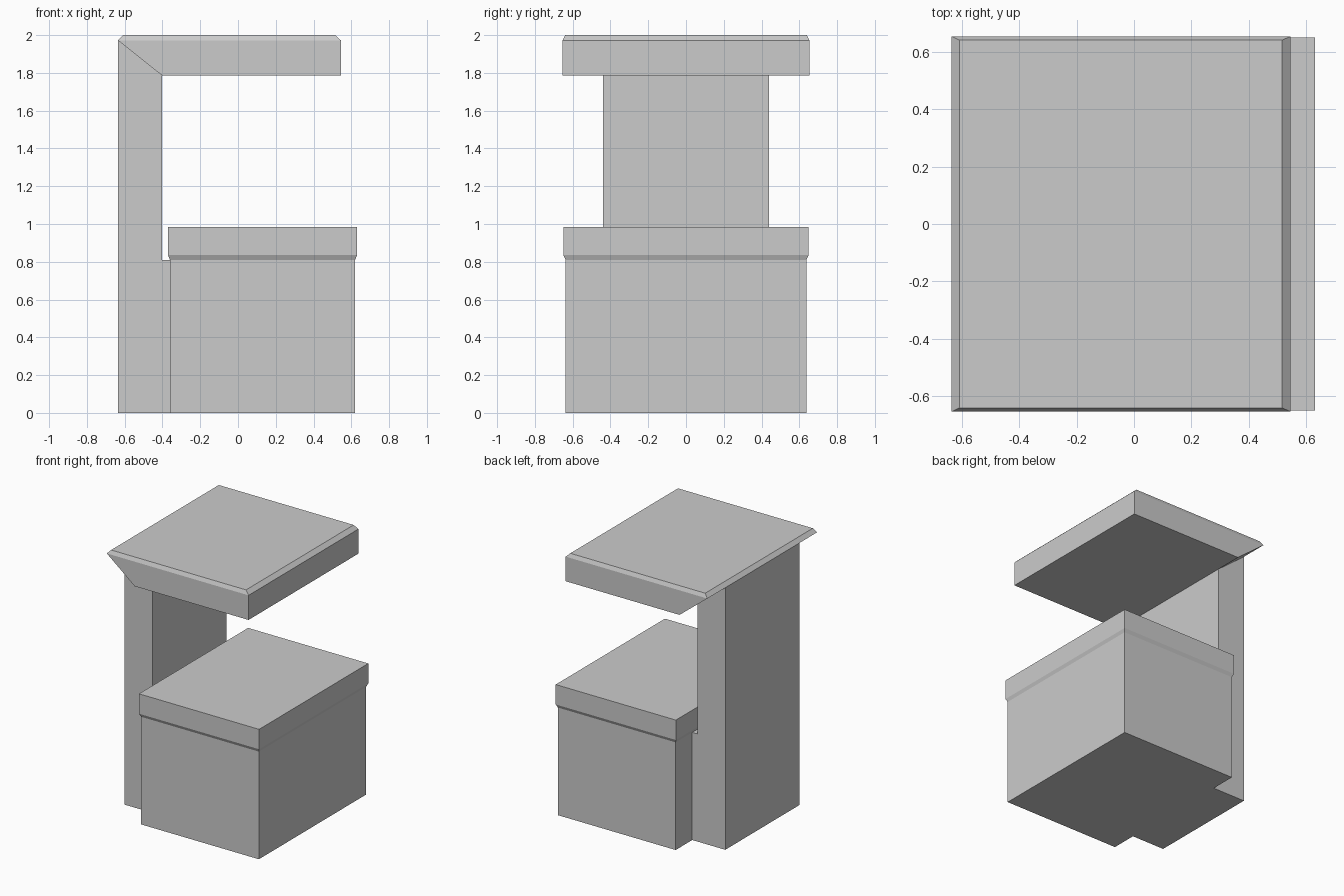
import bpy
import bmesh

cube = bpy.data.objects.get("Cube")
if cube:
    bpy.data.objects.remove(cube, do_unlink=True)

grey = bpy.data.materials.new("plain grey")
grey.use_nodes = True
COLOUR = (0.6, 0.6, 0.6, 1)
grey.diffuse_color = COLOUR
grey.node_tree.nodes["Principled BSDF"].inputs["Base Color"].default_value = COLOUR


def finish(name, bm):
    bmesh.ops.recalc_face_normals(bm, faces=bm.faces)
    mesh = bpy.data.meshes.new(name)
    bm.to_mesh(mesh)
    bm.free()
    mesh.materials.append(grey)
    obj = bpy.data.objects.new(name, mesh)
    bpy.context.collection.objects.link(obj)
    return obj


def extrude_side(name, profile, half_depth):
    """Extrude an (x, z) side outline symmetrically along y."""
    bm = bmesh.new()
    ends = [[bm.verts.new((x, y, z)) for x, z in profile]
            for y in (-half_depth, half_depth)]
    for ring in ends:
        bm.faces.new(ring)
    n = len(profile)
    for i in range(n):
        j = (i + 1) % n
        bm.faces.new((ends[0][i], ends[0][j], ends[1][j], ends[1][i]))
    return finish(name, bm)


def stack(name, layers):
    """Join rectangles given as (x min, x max, half depth, z), bottom to top."""
    bm = bmesh.new()
    rings = [[bm.verts.new(p) for p in ((a, -d, z), (b, -d, z), (b, d, z), (a, d, z))]
             for a, b, d, z in layers]
    for low, high in zip(rings, rings[1:]):
        for i in range(4):
            j = (i + 1) % 4
            bm.faces.new((low[i], low[j], high[j], high[i]))
    bm.faces.new(rings[0])
    bm.faces.new(rings[-1])
    return finish(name, bm)


# Upright post with a mitred top, and the low web joining it to the base
extrude_side("back_post", [(-0.635, 0), (-0.403, 0), (-0.403, 1.787), (-0.635, 1.972)], 0.44)
extrude_side("post_web", [(-0.403, 0), (-0.36, 0), (-0.36, 0.81), (-0.403, 0.81)], 0.44)

# Base box with its overhanging, bevelled lid
stack("base_box", [(-0.36, 0.62, 0.637, 0), (-0.36, 0.62, 0.637, 0.81)])
stack("base_lid", [(-0.36, 0.62, 0.637, 0.81), (-0.37, 0.63, 0.649, 0.835),
                   (-0.37, 0.63, 0.649, 0.985)])

# Canopy: sloped underside at the post, chamfered upper edge
stack("canopy", [(-0.403, 0.545, 0.653, 1.787), (-0.635, 0.545, 0.653, 1.972),
                 (-0.608, 0.515, 0.64, 2.0)])
